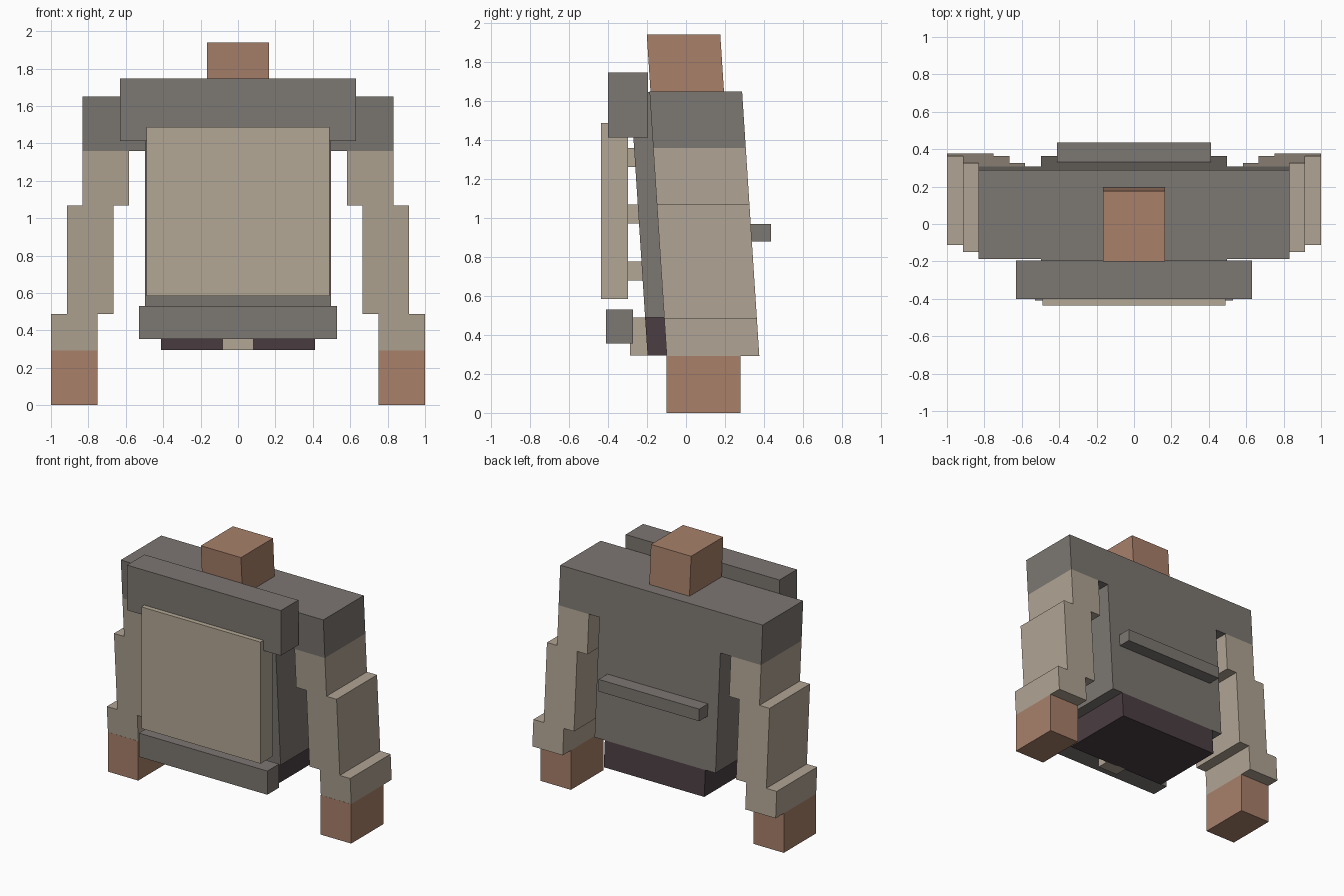
import bpy
import bmesh

cube = bpy.data.objects.get("Cube")
if cube:
    bpy.data.objects.remove(cube, do_unlink=True)

LEAN = -0.065  # forward shift in y per unit of height


def material(name, r, g, b):
    mat = bpy.data.materials.new(name)
    mat.use_nodes = True
    mat.diffuse_color = (r, g, b, 1)
    mat.node_tree.nodes["Principled BSDF"].inputs["Base Color"].default_value = (r, g, b, 1)
    return mat


grey = material("warm grey", 0.202, 0.184, 0.168)
sand = material("sand", 0.45, 0.39, 0.301)
cloth = material("sleeve beige", 0.434, 0.371, 0.292)
brown = material("copper brown", 0.392, 0.216, 0.144)
dark = material("dark plum", 0.069, 0.048, 0.055)


def box(name, mat, x, y, z, lean=0.0):
    """Box from (min, max) ranges, optionally leaning forward with height."""
    bm = bmesh.new()
    bmesh.ops.create_cube(bm, size=1)
    for v in bm.verts:
        px, py, pz = (r[0] if c < 0 else r[1] for c, r in zip(v.co, (x, y, z)))
        v.co = (px, py + lean * pz, pz)
    mesh = bpy.data.meshes.new(name)
    bm.to_mesh(mesh)
    bm.free()
    mesh.materials.append(mat)
    obj = bpy.data.objects.new(name, mesh)
    bpy.context.collection.objects.link(obj)
    return obj


def centred(name, mat, half, y, z, lean=0.0):
    return box(name, mat, (-half, half), y, z, lean)


# Leaning body
BACK = 0.395
ARM_DEPTH = (-0.08, BACK)
BODY_DEPTH = (-0.178, BACK)
centred("torso", grey, 0.497, BODY_DEPTH, (0.49, 1.645), LEAN)
centred("hips", dark, 0.413, BODY_DEPTH, (0.295, 0.49), LEAN)
centred("shoulders", grey, 0.832, ARM_DEPTH, (1.36, 1.65), LEAN)
centred("head", brown, 0.165, (-0.075, 0.302), (1.65, 1.94), LEAN)

# Chest armour, its mounts, and the belt
centred("collar_beam", grey, 0.632, (-0.4, -0.195), (1.412, 1.747))
centred("chest_plate", sand, 0.49, (-0.435, -0.297), (0.585, 1.488))
for i in range(3):
    low = 0.68 + 0.291 * i
    centred(f"plate_mount_{i + 1}", sand, 0.41, (-0.3, -0.18), (low, low + 0.097))
centred("belt", grey, 0.528, (-0.41, -0.272), (0.355, 0.531))
centred("belt_flap", sand, 0.083, (-0.288, -0.19), (0.295, 0.49))

# Rod across the back
centred("back_rod", grey, 0.413, (0.32, 0.435), (0.88, 0.97))

# Stepped arms and hands
for side, sign in (("left", 1), ("right", -1)):
    def arm_part(name, mat, inner, outer, y, z, lean=0.0):
        box(f"{side}_{name}", mat, sorted((sign * inner, sign * outer)), y, z, lean)

    arm_part("upper_arm", cloth, 0.583, 0.832, ARM_DEPTH, (1.068, 1.36), LEAN)
    arm_part("forearm", cloth, 0.666, 0.915, ARM_DEPTH, (0.488, 1.068), LEAN)
    arm_part("cuff", cloth, 0.75, 1.0, ARM_DEPTH, (0.293, 0.488), LEAN)
    arm_part("hand", brown, 0.75, 1.0, (-0.1, 0.28), (0.0, 0.293))
